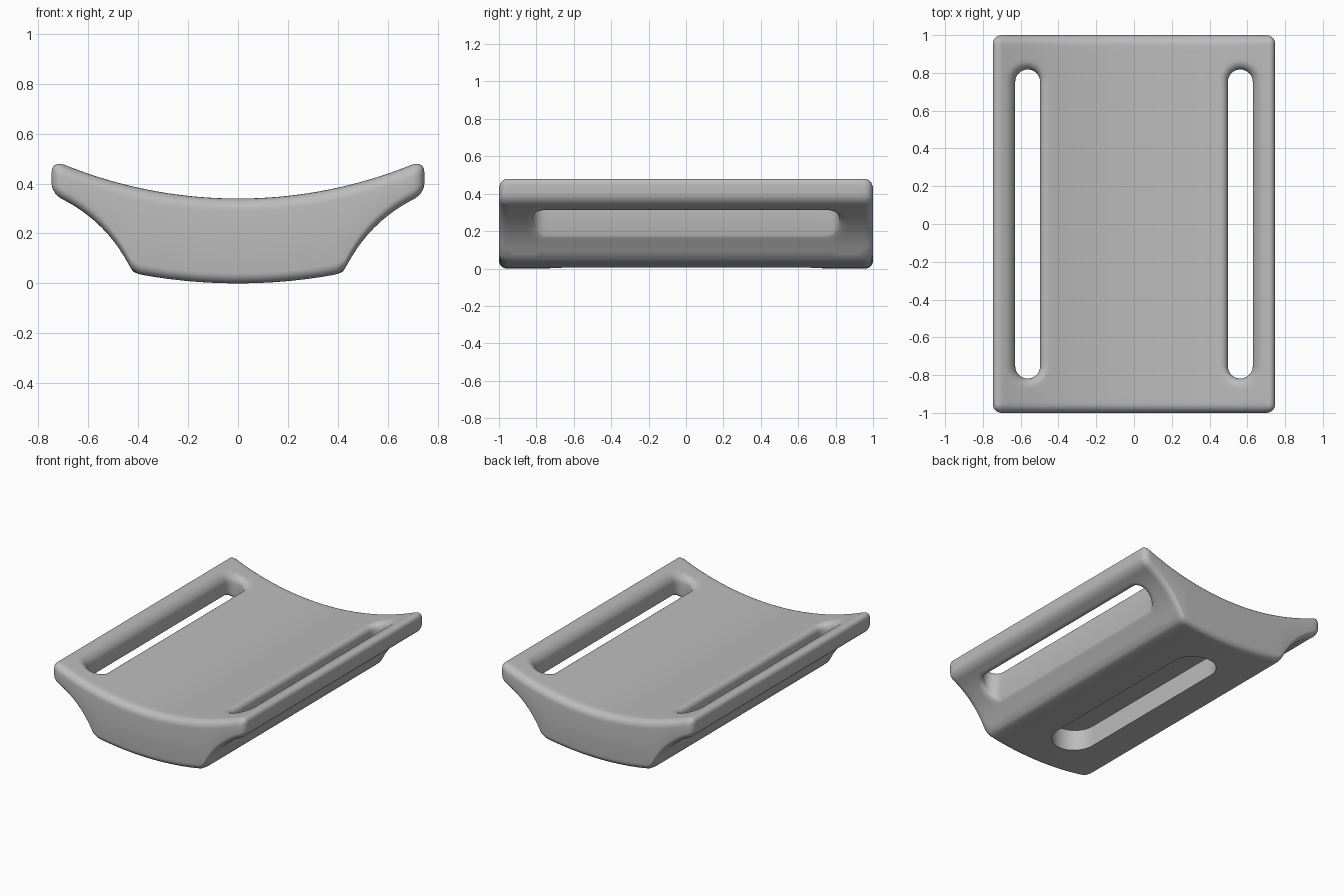
import bpy, bmesh
from math import sin, cos, pi, sqrt, hypot
from mathutils import Vector
from mathutils.geometry import delaunay_2d_cdt

cube = bpy.data.objects.get("Cube")
if cube:
    bpy.data.objects.remove(cube, do_unlink=True)

HALF_X, HALF_Y, CORNER = 0.747, 1.0, 0.045
SLOT_X, SLOT_R, SLOT_Y = 0.563, 0.066, 0.752      # strap slots
REC_R, REC_Y, REC_TOP = 0.15, 0.6, 0.15           # underside recess
R_TOP, R_LOW = 0.05, 0.042                        # edge rounding


def stadium_dist(x, y, cx, half, r):
    return hypot(x - cx, max(abs(y) - half, 0)) - r


def rim_dist(x, y):
    """Distance inwards from the outer rim."""
    qx, qy = abs(x) - HALF_X + CORNER, abs(y) - HALF_Y + CORNER
    return CORNER - hypot(max(qx, 0), max(qy, 0)) - min(max(qx, qy), 0)


def slot_dist(x, y):
    return stadium_dist(abs(x), y, SLOT_X, SLOT_Y, SLOT_R)


def fillet(d, r):
    d = min(max(d, 0), r)
    return r - sqrt(max(r * r - (r - d) ** 2, 0))


def top_z(x, y):
    z = 0.34 + 1.856 - sqrt(1.856 ** 2 - x * x)
    return z - max(fillet(rim_dist(x, y), R_TOP), fillet(slot_dist(x, y), R_TOP))


def low_z(x, y):
    ax = abs(x)
    belly = 2.2 - sqrt(2.2 ** 2 - x * x)
    flank = -0.2 + sqrt(max(0.36 - (0.972 - ax) ** 2, 0))
    z = (belly + flank + sqrt((belly - flank) ** 2 + 0.0003)) / 2 if ax > 0.36 else belly
    # the inner side of a slot meets the flank at a blunt angle, so it rounds less
    side = min(max(0.6 + 0.4 * (ax - SLOT_X) / SLOT_R, 0.15), 1)
    return z + max(fillet(rim_dist(x, y), R_LOW), side * fillet(slot_dist(x, y), R_LOW))


# Plan layout: offset loops around every edge, plus a grid between them
points, edges = [], []


def add_loop(loop):
    start, n = len(points), len(loop)
    points.extend(Vector(p) for p in loop)
    edges.extend((start + i, start + (i + 1) % n) for i in range(n))


def stadium(cx, half, r, arc=16, rows=40):
    pts = [(cx + r * cos(pi * i / arc), half + r * sin(pi * i / arc)) for i in range(arc)]
    pts += [(cx - r, half - 2 * half * i / rows) for i in range(rows)]
    pts += [(cx - r * cos(pi * i / arc), -half - r * sin(pi * i / arc)) for i in range(arc)]
    return pts + [(cx + r, -half + 2 * half * i / rows) for i in range(rows)]


def rounded_rect(inset, arc=5, rows=60):
    r = max(CORNER - inset, 0)
    x, y = HALF_X - inset - r, HALF_Y - inset - r
    pts = []
    for k, (sx, sy) in enumerate([(1, 1), (-1, 1), (-1, -1), (1, -1)]):
        a0 = k * pi / 2
        steps = arc if r > 1e-4 else 0
        for i in range(steps + 1):
            a = a0 + (pi / 2 * i / steps if steps else 0)
            pts.append((sx * x + r * cos(a), sy * y + r * sin(a)))
    out = []
    for p, q in zip(pts, pts[1:] + pts[:1]):
        n = max(1, int(hypot(q[0] - p[0], q[1] - p[1]) / 0.03))
        out += [(p[0] + (q[0] - p[0]) * i / n, p[1] + (q[1] - p[1]) * i / n) for i in range(n)]
    return out


for k in range(7):
    inset = R_TOP * (1 - cos(k / 6 * pi / 2))
    add_loop(rounded_rect(inset))
    for s in (-1, 1):
        add_loop(stadium(s * SLOT_X, SLOT_Y, SLOT_R + inset))
add_loop(stadium(0, REC_Y, REC_R))
for i in range(-36, 37):
    for j in range(-24, 25):
        x, y = i * 0.02, j * 0.04
        near = min(rim_dist(x, y), slot_dist(x, y))
        if near > R_TOP + 0.008 and abs(stadium_dist(x, y, 0, REC_Y, REC_R)) > 0.008:
            points.append(Vector((x, y)))

verts, _, tris, *_ = delaunay_2d_cdt(points, edges, [], 0, 1e-5)


def centre(tri):
    return sum((verts[i] for i in tri), Vector((0, 0))) / 3


tris = [t for t in tris if slot_dist(*centre(t)) > 0]

# Body: top skin, underside skin and walls along rim and slots
bm = bmesh.new()
upper = [bm.verts.new((v.x, v.y, top_z(v.x, v.y))) for v in verts]
lower = [bm.verts.new((v.x, v.y, low_z(v.x, v.y))) for v in verts]
directed = {(t[k], t[(k + 1) % 3]) for t in tris for k in range(3)}
recess = []
for t in tris:
    bm.faces.new([upper[i] for i in t])
    face = bm.faces.new([lower[i] for i in reversed(t)])
    c = centre(t)
    if stadium_dist(c.x, c.y, 0, REC_Y, REC_R) < 0:
        recess.append(face)
for a, b in directed:
    if (b, a) not in directed:
        bm.faces.new([upper[b], upper[a], lower[a], lower[b]])

# Recess pressed up into the underside
pressed = bmesh.ops.extrude_face_region(bm, geom=recess)["geom"]
bmesh.ops.delete(bm, geom=[f for f in recess if f.is_valid], context="FACES")
for v in pressed:
    if isinstance(v, bmesh.types.BMVert):
        v.co.z = REC_TOP
loose = [v for v in bm.verts if not v.link_faces]
bmesh.ops.delete(bm, geom=loose, context="VERTS")
bmesh.ops.recalc_face_normals(bm, faces=bm.faces)

mesh = bpy.data.meshes.new("strap_slider")
bm.to_mesh(mesh)
bm.free()
body = bpy.data.objects.new("strap_slider", mesh)
bpy.context.collection.objects.link(body)

grey = bpy.data.materials.new("plain grey")
grey.use_nodes = True
colour = (0.5, 0.5, 0.5, 1)
grey.diffuse_color = colour
grey.node_tree.nodes["Principled BSDF"].inputs["Base Color"].default_value = colour
mesh.materials.append(grey)

bpy.context.view_layer.objects.active = body
body.select_set(True)
bpy.ops.object.shade_smooth_by_angle(angle=0.7)
